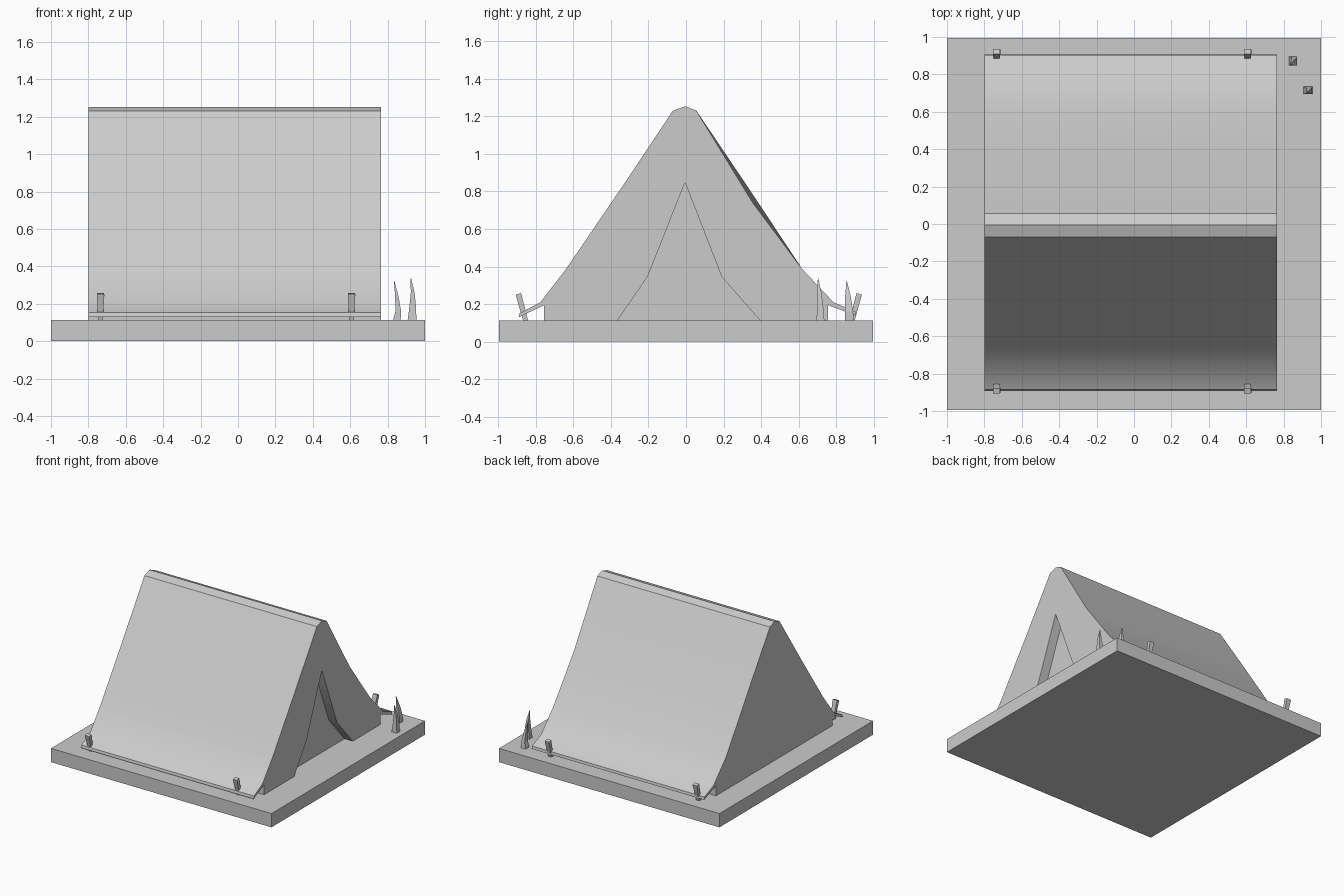
import bpy, bmesh, math
from mathutils import Matrix, Vector

if "Cube" in bpy.data.objects:
    bpy.data.objects.remove(bpy.data.objects["Cube"])


def loft(name, rings):
    """Solid skin through a list of equal-length rings of points."""
    bm = bmesh.new()
    vs = [[bm.verts.new(p) for p in r] for r in rings]
    n = len(rings[0])
    for a, b in zip(vs, vs[1:]):
        for i in range(n):
            j = (i + 1) % n
            bm.faces.new((a[i], a[j], b[j], b[i]))
    bm.faces.new(vs[0])
    bm.faces.new(vs[-1])
    bmesh.ops.recalc_face_normals(bm, faces=bm.faces)
    me = bpy.data.meshes.new(name)
    bm.to_mesh(me)
    bm.free()
    ob = bpy.data.objects.new(name, me)
    bpy.context.collection.objects.link(ob)
    return ob


def rect(cx, cy, z, w, d):
    return [(cx - w / 2, cy - d / 2, z), (cx + w / 2, cy - d / 2, z),
            (cx + w / 2, cy + d / 2, z), (cx - w / 2, cy + d / 2, z)]


# ground slab
loft("ground_slab", [rect(0, 0, 0, 2, 1.99), rect(0, 0, 0.113, 2, 1.99)])

# tent canvas: y-z section with turned-out hems, rear slope sags at the door end
def section(x, sag_y, sag_z):
    left = [(-0.755, 0.1), (-0.755, 0.195), (-0.89, 0.13), (-0.885, 0.152),
            (-0.775, 0.21), (-0.64, 0.385), (-0.35, 0.81), (-0.07, 1.23)]
    right = [(0.055, 1.23), (sag_y, sag_z), (0.62, 0.385), (0.785, 0.21),
             (0.903, 0.16), (0.907, 0.138), (0.755, 0.195), (0.755, 0.1)]
    return [(x, y, z) for y, z in left + [(-0.005, 1.253)] + right]


tent = loft("tent_canvas", [section(-0.8, 0.345, 0.80), section(0.765, 0.355, 0.74)])

# recessed doorway
door = [(-0.365, 0.05), (-0.365, 0.113), (-0.205, 0.345), (-0.005, 0.847),
        (0.19, 0.345), (0.395, 0.113), (0.395, 0.05)]
cutter = loft("door_cutter", [[(x, y, z) for y, z in door] for x in (0.69, 0.9)])
cutter.hide_render = True
mod = tent.modifiers.new("doorway", 'BOOLEAN')
mod.operation = 'DIFFERENCE'
mod.solver = 'EXACT'
mod.object = cutter
bpy.context.view_layer.objects.active = tent
tent.select_set(True)
bpy.ops.object.modifier_apply(modifier=mod.name)
bpy.data.objects.remove(cutter)
bpy.ops.object.shade_smooth_by_angle(angle=math.radians(25))
tent.select_set(False)

# tent pegs, leaning outward, wider at the head
for i, x in enumerate((-0.735, 0.607)):
    for side, y in ((-1, -0.852), (1, 0.882)):
        peg = loft(f"tent_peg_{i}_{'front' if side < 0 else 'back'}",
                   [rect(0, 0, 0, 0.028, 0.026), rect(0, 0, 0.06, 0.03, 0.027),
                    rect(0, 0, 0.145, 0.04, 0.03), rect(0, 0, 0.155, 0.038, 0.028)])
        peg.matrix_world = (Matrix.Translation((x, y, 0.105))
                            @ Matrix.Rotation(-side * math.radians(15), 4, 'X'))

# grass blades: tapered, curving four-sided spikes (centre, height, width, depth)
blades = [
    [(0.848, 0.872, 0.105, 0.042, 0.05), (0.857, 0.868, 0.16, 0.03, 0.042),
     (0.849, 0.862, 0.24, 0.018, 0.03), (0.835, 0.855, 0.322, 0.003, 0.003)],
    [(0.930, 0.716, 0.105, 0.048, 0.042), (0.934, 0.714, 0.18, 0.036, 0.034),
     (0.934, 0.71, 0.26, 0.02, 0.022), (0.924, 0.703, 0.336, 0.003, 0.003)],
]
for i, rings in enumerate(blades):
    loft(f"grass_blade_{i}", [rect(cx, cy, z, w, d) for cx, cy, z, w, d in rings])
